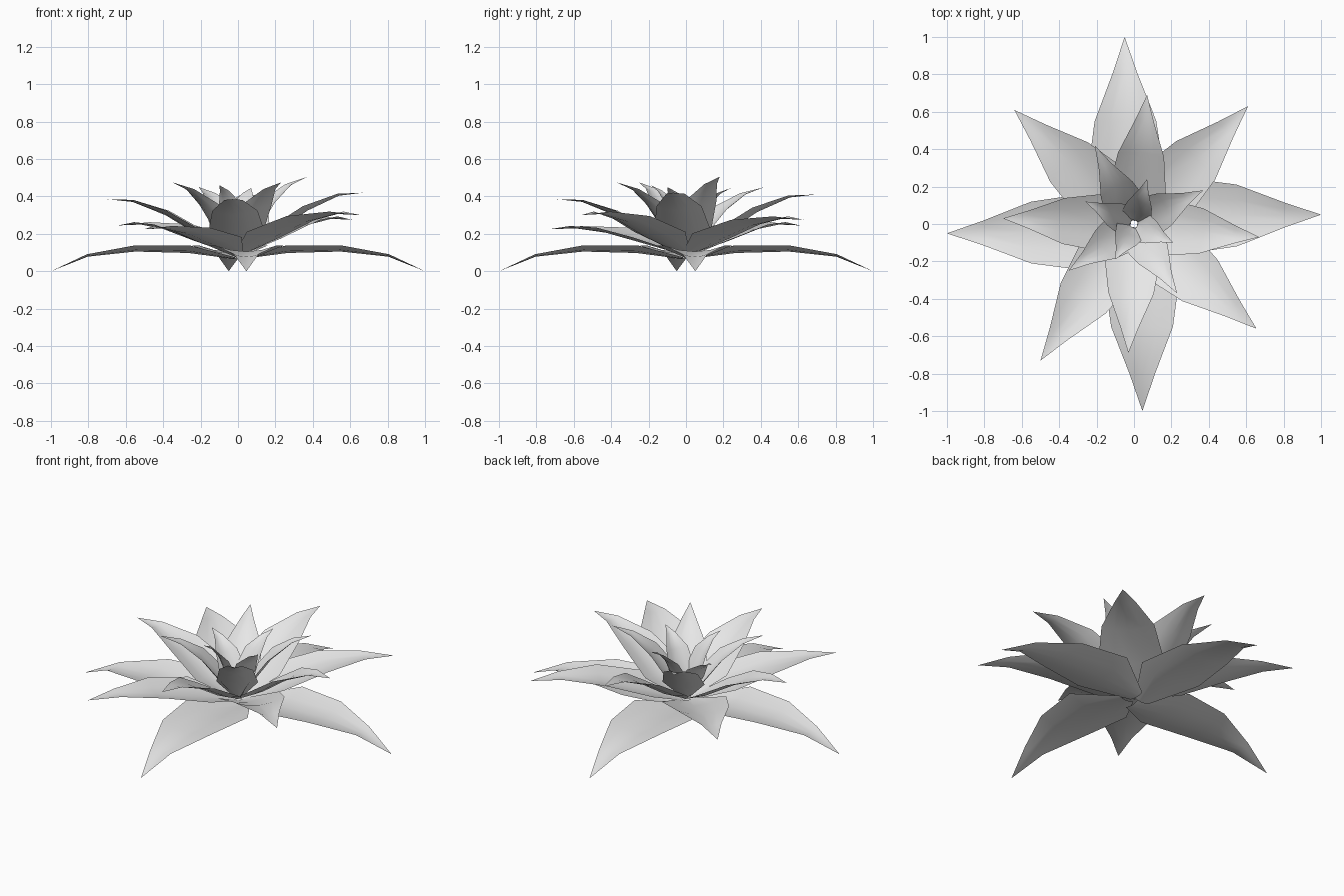
import bpy, bmesh
from mathutils import Vector

cube = bpy.data.objects.get("Cube")
if cube:
    bpy.data.objects.remove(cube)

mat = bpy.data.materials.new("pale_grey")
mat.use_nodes = True
grey = (0.8, 0.8, 0.8, 1)
mat.diffuse_color = grey
mat.node_tree.nodes["Principled BSDF"].inputs["Base Color"].default_value = grey

# Half width at each station from base to tip, as a share of leaf length
WIDTHS = (0.05, 0.205, 0.165, 0.066, 0)
COLUMNS = (-1, -0.5, 0, 0.5, 1)
UP = Vector((0, 0, 1))


def leaf(name, base, tip, reach, rise, cup):
    """A channelled leaf blade: reach is the run and rise the height at each station."""
    spine = [Vector((base.x + (tip.x - base.x) * t,
                     base.y + (tip.y - base.y) * t, z))
             for t, z in zip(reach, rise)]
    length = sum((b - a).length for a, b in zip(spine, spine[1:]))
    side = (tip - base).cross(UP).normalized()
    bm = bmesh.new()
    rows = []
    for i, p in enumerate(spine[:-1]):
        tangent = (spine[i + 1] - spine[max(i - 1, 0)]).normalized()
        normal = side.cross(tangent)
        w = WIDTHS[i] * length
        rows.append([bm.verts.new(p + side * u * w + normal * cup * w * u * u)
                     for u in COLUMNS])
    point = bm.verts.new(spine[-1])
    for low, high in zip(rows, rows[1:]):
        for k in range(len(COLUMNS) - 1):
            bm.faces.new((low[k], low[k + 1], high[k + 1], high[k]))
    for k in range(len(COLUMNS) - 1):
        bm.faces.new((rows[-1][k], rows[-1][k + 1], point))
    bm.normal_update()
    if sum(f.normal.z for f in bm.faces) < 0:
        bmesh.ops.reverse_faces(bm, faces=bm.faces)
    for f in bm.faces:
        f.smooth = True
    mesh = bpy.data.meshes.new(name)
    bm.to_mesh(mesh)
    bm.free()
    mesh.materials.append(mat)
    bpy.context.collection.objects.link(bpy.data.objects.new(name, mesh))


# Each whorl: name, base height, run stations, rise stations, cup, sideways shift, tips
LONG = (0, 0.25, 0.54, 0.8, 1)
SHORT = (0, 0.2, 0.45, 0.73, 1)
whorls = [
    ("ground_leaf", 0.065, LONG, (0, -0.5, -0.62, -0.2, 1), 0.2, 0.04,
     [(1, 0.05, 0), (-0.05, 1, 0), (-1, -0.05, 0), (0.045, -1, 0)]),
    ("lower_leaf", 0.09, LONG, (0, 0.4, 0.83, 1.03, 1), 0.22, 0,
     [(0.61, 0.63, 0.275), (-0.64, 0.61, 0.245),
      (-0.5, -0.73, 0.225), (0.655, -0.56, 0.3)]),
    ("middle_leaf", 0.1, LONG, (0, 0.28, 0.7, 0.95, 1), 0.22, 0,
     [(0.67, -0.07, 0.42), (0.07, 0.69, 0.41),
      (-0.7, 0.03, 0.385), (-0.03, -0.69, 0.385)]),
    ("upper_leaf", 0.11, SHORT, (0, 0.28, 0.63, 0.88, 1), 0.25, 0,
     [(0.37, 0.18, 0.505), (-0.21, 0.42, 0.45),
      (-0.35, -0.25, 0.475), (0.23, -0.37, 0.475)]),
    ("heart_leaf", 0.12, SHORT, (0, 0.33, 0.69, 0.9, 1), 0.28, 0,
     [(0.21, -0.1, 0.45), (0.07, 0.24, 0.445),
      (-0.26, 0.12, 0.41), (-0.1, -0.19, 0.46)]),
]

for name, z, reach, rise, cup, shift, tips in whorls:
    for n, xyz in enumerate(tips, 1):
        tip = Vector(xyz)
        out = Vector((tip.x, tip.y, 0)).normalized()
        base = out * 0.02 + UP.cross(out) * shift + UP * z
        heights = [z + (tip.z - z) * r for r in rise]
        leaf(f"{name}_{n}", base, tip, reach, heights, cup)
